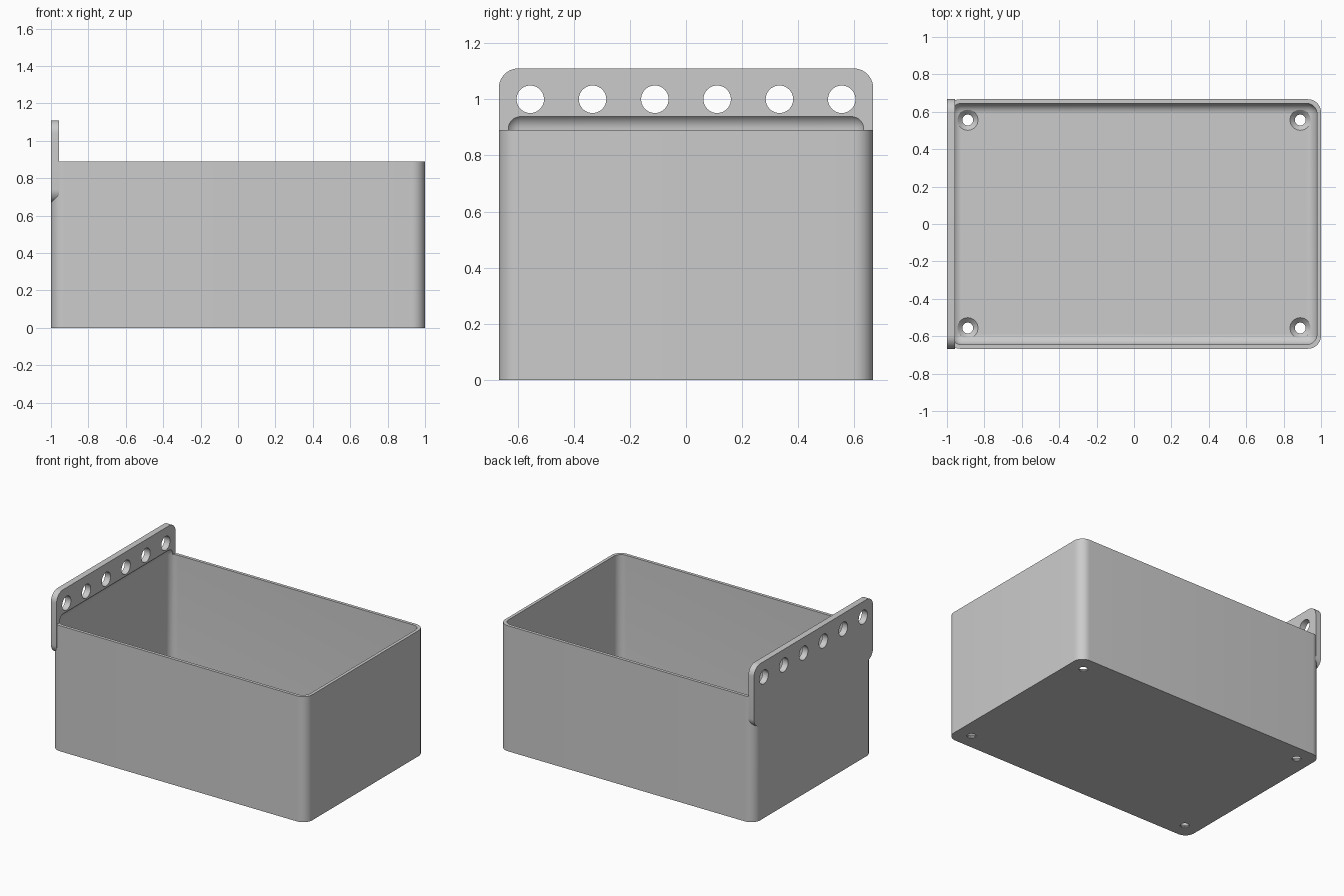
import bpy, bmesh, math
from mathutils import Matrix, Vector

if "Cube" in bpy.data.objects:
    bpy.data.objects.remove(bpy.data.objects["Cube"], do_unlink=True)

mat = bpy.data.materials.new("matte_grey")
mat.use_nodes = True
grey = (0.6, 0.6, 0.6, 1)
mat.diffuse_color = grey
mat.node_tree.nodes["Principled BSDF"].inputs["Base Color"].default_value = grey


def finish(bm, name):
    bmesh.ops.recalc_face_normals(bm, faces=bm.faces)
    mesh = bpy.data.meshes.new(name)
    bm.to_mesh(mesh)
    bm.free()
    mesh.materials.append(mat)
    obj = bpy.data.objects.new(name, mesh)
    bpy.context.collection.objects.link(obj)
    return obj


def rounded_box(name, low, high, radius, axis=None):
    """Box between two corners; rounds edges along one axis, or all edges."""
    low, high = Vector(low), Vector(high)
    bm = bmesh.new()
    bmesh.ops.create_cube(bm, size=1)
    for v in bm.verts:
        v.co = (low + high) / 2 + v.co * (high - low)
    edges = [e for e in bm.edges if axis is None or
             abs((e.verts[0].co - e.verts[1].co).normalized()[axis]) > 0.9]
    bmesh.ops.bevel(bm, geom=edges, offset=radius, offset_type='OFFSET',
                    segments=10, profile=0.5, affect='EDGES')
    return finish(bm, name)


def lathe(name, profile, place):
    """Closed (radius, height) profile spun round z, then moved into place."""
    bm = bmesh.new()
    n = 40
    rings = [[bm.verts.new((r * math.cos(math.tau * i / n), r * math.sin(math.tau * i / n), z))
              for i in range(n)] for r, z in profile]
    for a, b in zip(rings, rings[1:]):
        for i in range(n):
            bm.faces.new((a[i], a[i - 1], b[i - 1], b[i]))
    bm.faces.new(rings[0])
    bm.faces.new(rings[-1])
    bm.transform(place)
    return finish(bm, name)


def combine(target, other, operation):
    mod = target.modifiers.new(operation.lower(), 'BOOLEAN')
    mod.operation = operation
    mod.solver = 'EXACT'
    mod.object = other
    bpy.context.view_layer.objects.active = target
    bpy.ops.object.modifier_apply(modifier=mod.name)
    bpy.data.objects.remove(other, do_unlink=True)


HALF_Y, WALL, FLOOR = 0.667, 0.022, 0.033

# Outer shell with rounded upright corners, joined to the hanging plate
body = rounded_box("storage_bin", (-1, -HALF_Y, 0), (1, HALF_Y, 0.89), 0.07, axis=2)
plate = rounded_box("hanging_plate", (-1, -HALF_Y, 0.67), (-0.956, HALF_Y, 1.11), 0.07, axis=0)
combine(body, plate, 'UNION')

# Cavity, rounded on every edge; its top undercuts the plate
cavity = rounded_box("cavity", (-1 + WALL, -HALF_Y + WALL, FLOOR),
                     (1 - WALL, HALF_Y - WALL, 0.95), 0.056)
combine(body, cavity, 'DIFFERENCE')

# Row of hanging holes through the plate
for i in range(6):
    place = Matrix.Translation((-0.98, (i - 2.5) * 0.222, 1)) @ Matrix.Rotation(math.pi / 2, 4, 'Y')
    combine(body, lathe("plate_hole", [(0.049, -0.1), (0.049, 0.1)], place), 'DIFFERENCE')

# Countersunk screw holes in the floor corners
sink = [(0.029, -0.05), (0.029, FLOOR - 0.026), (0.055, FLOOR), (0.055, 0.1)]
for sx in (-1, 1):
    for sy in (-1, 1):
        place = Matrix.Translation((sx * 0.889, sy * 0.556, 0))
        combine(body, lathe("screw_hole", sink, place), 'DIFFERENCE')

# Smooth rounded corners, crisp edges
bpy.ops.object.select_all(action='DESELECT')
body.select_set(True)
bpy.context.view_layer.objects.active = body
bpy.ops.object.shade_smooth_by_angle(angle=math.radians(30))
